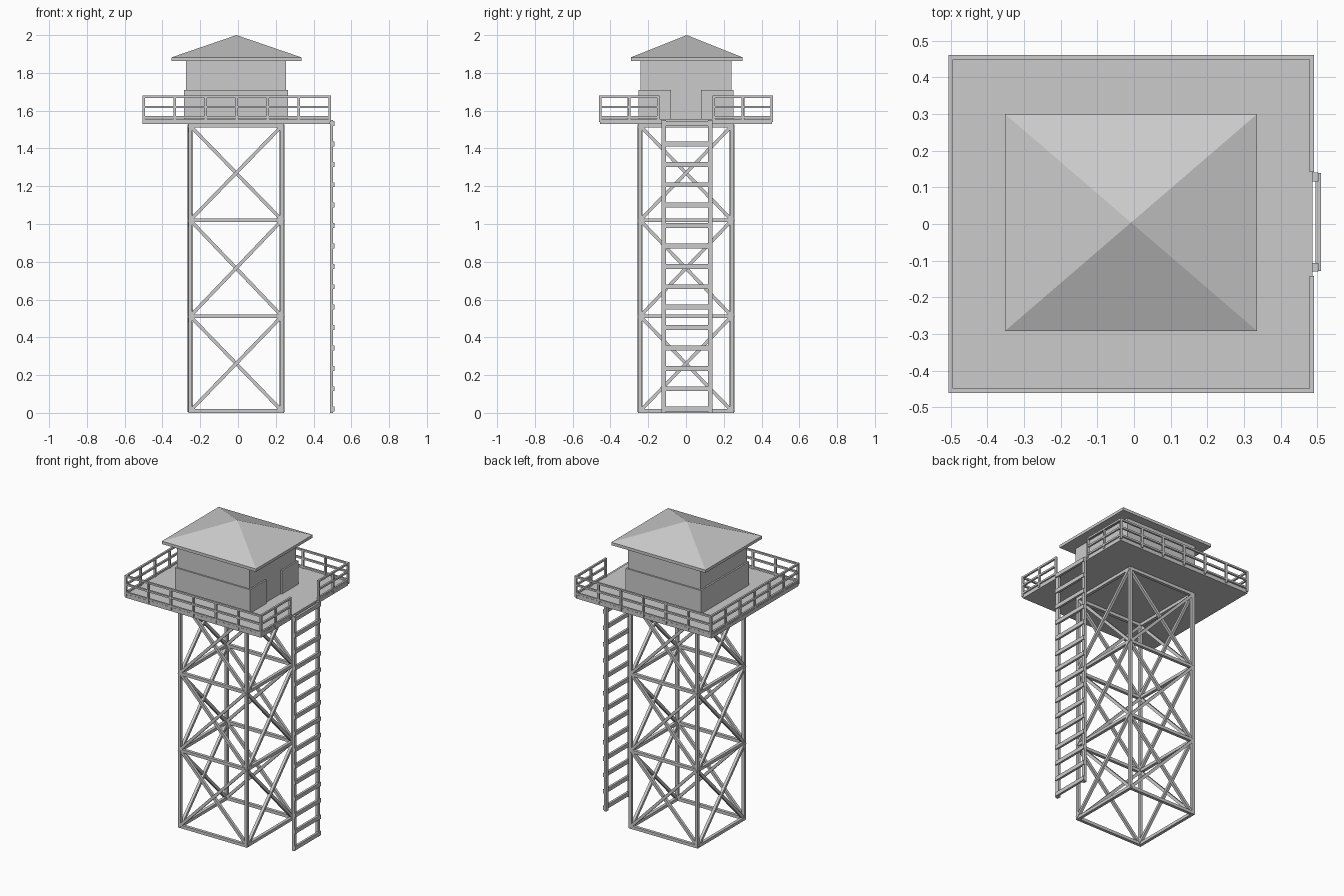
import bpy
import bmesh
from mathutils import Vector

if "Cube" in bpy.data.objects:
    bpy.data.objects.remove(bpy.data.objects["Cube"])

grey = bpy.data.materials.new("light_grey")
grey.use_nodes = True
colour = (0.6, 0.6, 0.6, 1)
grey.diffuse_color = colour
grey.node_tree.nodes["Principled BSDF"].inputs["Base Color"].default_value = colour


def box(bm, lo, hi):
    """Axis-aligned box between two corners."""
    lo, hi = Vector(lo), Vector(hi)
    verts = bmesh.ops.create_cube(bm, size=1)["verts"]
    for v in verts:
        v.co = (lo + hi) / 2 + v.co * (hi - lo)
    return verts


def bar(bm, a, b, width):
    """Square bar running from a to b."""
    a, b = Vector(a), Vector(b)
    d = b - a
    rot = d.to_track_quat('Z', 'Y')
    for v in bmesh.ops.create_cube(bm, size=1)["verts"]:
        v.co = (a + b) / 2 + rot @ Vector((v.co.x * width, v.co.y * width, v.co.z * d.length))


def finish(name, bm):
    mesh = bpy.data.meshes.new(name)
    bmesh.ops.recalc_face_normals(bm, faces=bm.faces)
    bm.to_mesh(mesh)
    bm.free()
    mesh.materials.append(grey)
    obj = bpy.data.objects.new(name, mesh)
    bpy.context.collection.objects.link(obj)


# Tower frame: legs, level rings and crossed braces
CX, HALF, W = -0.01, 0.243, 0.02
corners = [Vector((CX + sx * HALF, sy * HALF, 0))
           for sx, sy in ((-1, -1), (1, -1), (1, 1), (-1, 1))]
levels = [0.01, 0.512, 1.02, 1.52]


def up(z):
    return Vector((0, 0, z))


legs, rings, braces = bmesh.new(), bmesh.new(), bmesh.new()
for i, a in enumerate(corners):
    b = corners[(i + 1) % 4]
    out = ((a + b) / 2 - Vector((CX, 0, 0))).normalized() * 0.005
    bar(legs, a, a + up(1.53), W)
    for z in levels:
        bar(rings, a + up(z), b + up(z), W)
    for z0, z1 in zip(levels, levels[1:]):
        bar(braces, a + up(z0) + out, b + up(z1) + out, 0.018)
        bar(braces, b + up(z0) - out, a + up(z1) - out, 0.018)
finish("tower_legs", legs)
finish("tower_rings", rings)
finish("tower_braces", braces)

# Deck
bm = bmesh.new()
box(bm, (-0.505, -0.455, 1.53), (0.487, 0.455, 1.555))
finish("deck", bm)


# Railings: posts and three rails per run, open at the ladder
def railing(name, a, b, bays):
    a, b = Vector(a + (0,)), Vector(b + (0,))
    bm = bmesh.new()
    for i in range(bays + 1):
        p = a.lerp(b, i / bays)
        bar(bm, p + up(1.54), p + up(1.68), 0.013)
    for z in (1.565, 1.62, 1.674):
        bar(bm, a + up(z), b + up(z), 0.012)
    finish(name, bm)


L, R, Y = -0.5, 0.485, 0.455
railing("railing_front", (L, -Y), (R, -Y), 6)
railing("railing_back", (L, Y), (R, Y), 6)
railing("railing_far_side", (L, -Y), (L, Y), 6)
railing("railing_gate_front", (R, -Y), (R, -0.148), 2)
railing("railing_gate_back", (R, 0.148), (R, Y), 2)

# Cabin walls with a thicker lower band, open at the doorway
bm = bmesh.new()
box(bm, (-0.275, -0.242, 1.555), (0.255, 0.242, 1.87))
finish("cabin_walls", bm)
bm = bmesh.new()
T = 1.71
box(bm, (-0.285, -0.252, 1.555), (0.265, -0.238, T))
box(bm, (-0.285, 0.238, 1.555), (0.265, 0.252, T))
box(bm, (-0.285, -0.252, 1.555), (-0.271, 0.252, T))
for y0, y1 in ((-0.252, -0.08), (0.08, 0.252)):
    box(bm, (0.251, y0, 1.555), (0.265, y1, T))
finish("cabin_lower_band", bm)

# Hipped roof: eave slab with its top face poked to a peak
bm = bmesh.new()
box(bm, (-0.352, -0.292, 1.863), (0.336, 0.3, 1.882))
bm.normal_update()
top = max(bm.faces, key=lambda f: f.calc_center_median().z)
peak = bmesh.ops.poke(bm, faces=[top])["verts"][0]
peak.co.z = 2.0
finish("roof", bm)

# Ladder
bm = bmesh.new()
for y in (-0.118, 0.128):
    box(bm, (0.487, y - 0.012, 0), (0.503, y + 0.012, 1.55))
finish("ladder_rails", bm)
bm = bmesh.new()
for i in range(15):
    z = 0.02 + i * 0.108
    box(bm, (0.495, -0.128, z - 0.013), (0.51, 0.139, z + 0.013))
finish("ladder_rungs", bm)
